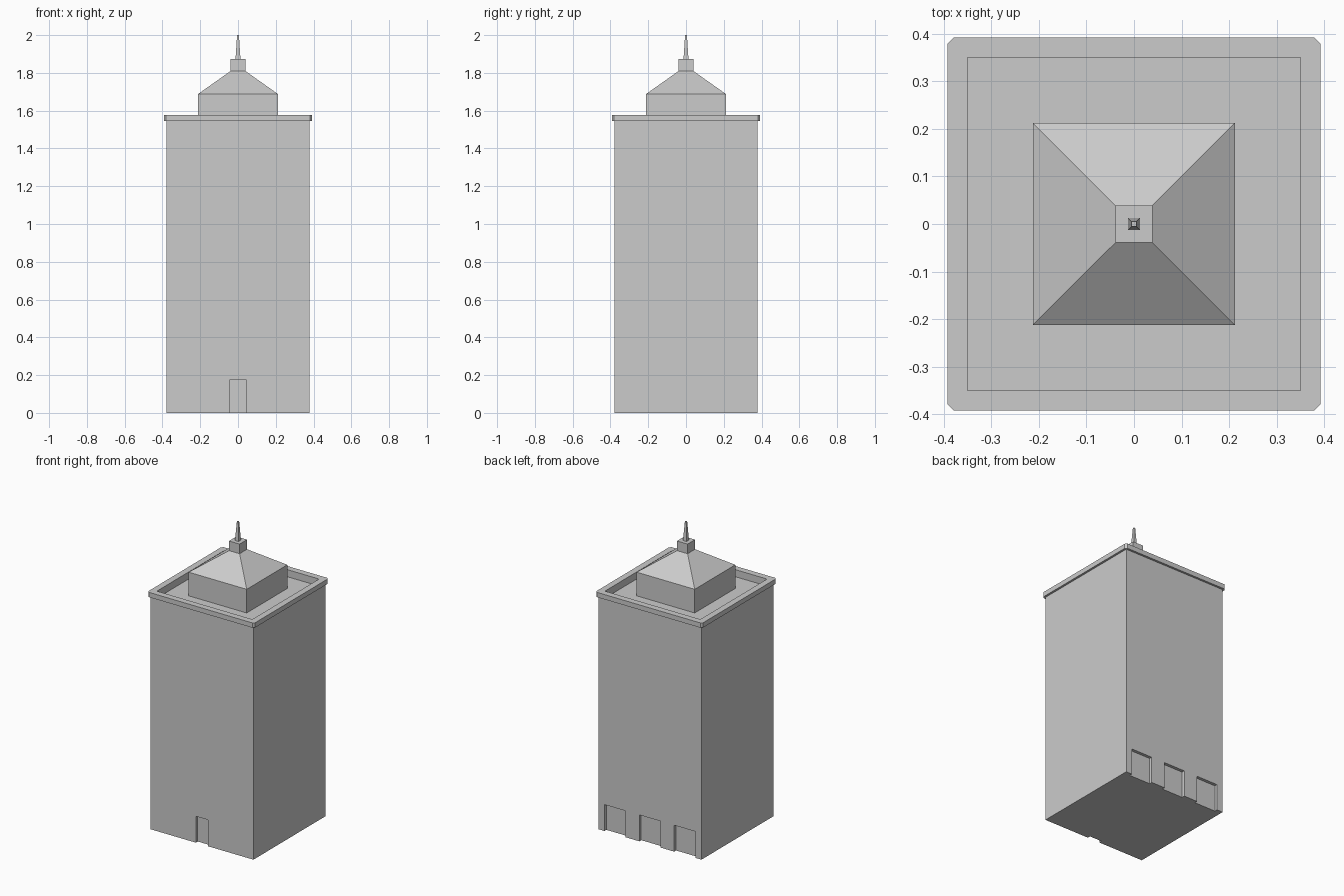
import bpy, bmesh

if "Cube" in bpy.data.objects:
    bpy.data.objects.remove(bpy.data.objects["Cube"])

stone = bpy.data.materials.new("light grey stone")
stone.diffuse_color = (0.6, 0.6, 0.6, 1)
stone.use_nodes = True
stone.node_tree.nodes["Principled BSDF"].inputs["Base Color"].default_value = stone.diffuse_color


def outline(half, cut):
    """Square outline, with cut corners if cut > 0."""
    if cut == 0:
        return [(half, -half), (half, half), (-half, half), (-half, -half)]
    k = half - cut
    return [(k, -half), (half, -k), (half, k), (k, half),
            (-k, half), (-half, k), (-half, -k), (-k, -half)]


def loft(name, sections, cut=0, center=(0, 0), depth=1.0):
    """Stack square sections given as (half width, z) and cap both ends."""
    bm = bmesh.new()
    rings = [[bm.verts.new((x + center[0], y * depth + center[1], z))
              for x, y in outline(h, cut)] for h, z in sections]
    n = len(rings[0])
    for a, b in zip(rings, rings[1:]):
        for i in range(n):
            j = (i + 1) % n
            bm.faces.new((a[i], a[j], b[j], b[i]))
    bm.faces.new(rings[0][::-1])
    bm.faces.new(rings[-1])
    bmesh.ops.recalc_face_normals(bm, faces=bm.faces)
    mesh = bpy.data.meshes.new(name)
    bm.to_mesh(mesh)
    bm.free()
    mesh.materials.append(stone)
    ob = bpy.data.objects.new(name, mesh)
    bpy.context.collection.objects.link(ob)
    return ob


def carve(ob, cutter):
    """Cut one object out of another and apply the cut."""
    cutter.hide_render = True
    mod = ob.modifiers.new("cut", 'BOOLEAN')
    mod.operation = 'DIFFERENCE'
    mod.solver = 'EXACT'
    mod.object = cutter
    bpy.context.view_layer.objects.active = ob
    bpy.ops.object.modifier_apply(modifier=mod.name)


W = 0.378        # half width of the tower
RECESS = 0.02    # depth of the doorways
DOOR_H = 0.175

# Tower shaft and cornice with clipped corners
tower = loft("tower_shaft", [(W, 0), (W, 1.545)])
cornice = loft("roof_cornice", [(0.392, 1.545), (0.392, 1.577)], cut=0.012)

# Sunken flat roof inside the parapet
well = loft("roof_well_cutter", [(0.35, 1.53), (0.35, 1.7)])
cutters = [well]
carve(tower, well)
carve(cornice, well)

# Front door and three wide bays at the back: (centre x, half width, side)
for x, half, side in [(0, 0.045, -1), (-0.256, 0.078, 1), (0, 0.078, 1), (0.256, 0.078, 1)]:
    c = loft("doorway_cutter", [(half, -0.1), (half, DOOR_H)],
             center=(x, side * W), depth=RECESS / half)
    cutters.append(c)
    carve(tower, c)

for c in cutters:
    bpy.data.objects.remove(c)

# Penthouse with hipped roof, lantern block and spire
loft("penthouse", [(0.213, 1.53), (0.213, 1.687), (0.039, 1.81)])
loft("lantern_block", [(0.039, 1.81), (0.039, 1.874)])
loft("spire", [(0.013, 1.874), (0.005, 2.0)])
